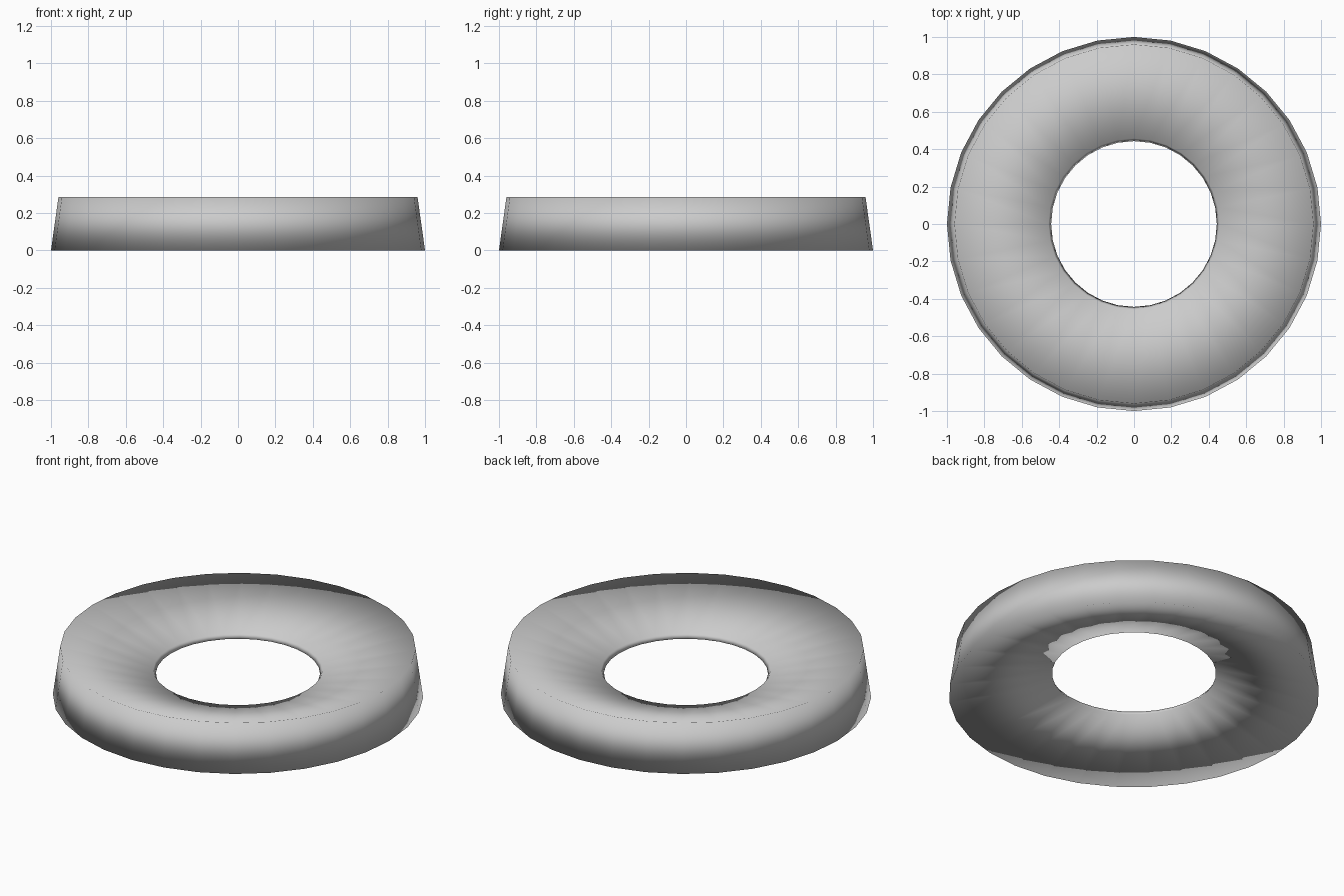
import bpy, bmesh, math

if "Cube" in bpy.data.objects:
    bpy.data.objects.remove(bpy.data.objects["Cube"])

SIDES = 32
# Closed cross-section (radius, height): tapered outer wall, dished top, narrow hole lip, dished underside
PROFILE = [(1.0, 0.0), (0.96, 0.285), (0.457, 0.157), (0.443, 0.133)]

bm = bmesh.new()
rings = []
for i in range(SIDES):
    a = 2 * math.pi * i / SIDES
    rings.append([bm.verts.new((r * math.cos(a), r * math.sin(a), z)) for r, z in PROFILE])

# Join neighbouring sections into a ring
n = len(PROFILE)
for i in range(SIDES):
    p, q = rings[i], rings[(i + 1) % SIDES]
    for k in range(n):
        m = (k + 1) % n
        face = bm.faces.new((p[k], q[k], q[m], p[m]))
        face.smooth = True
bmesh.ops.recalc_face_normals(bm, faces=bm.faces[:])

# Dished ring
mesh = bpy.data.meshes.new("dished_ring")
bm.to_mesh(mesh)
bm.free()
ring = bpy.data.objects.new("dished_ring", mesh)
bpy.context.collection.objects.link(ring)
